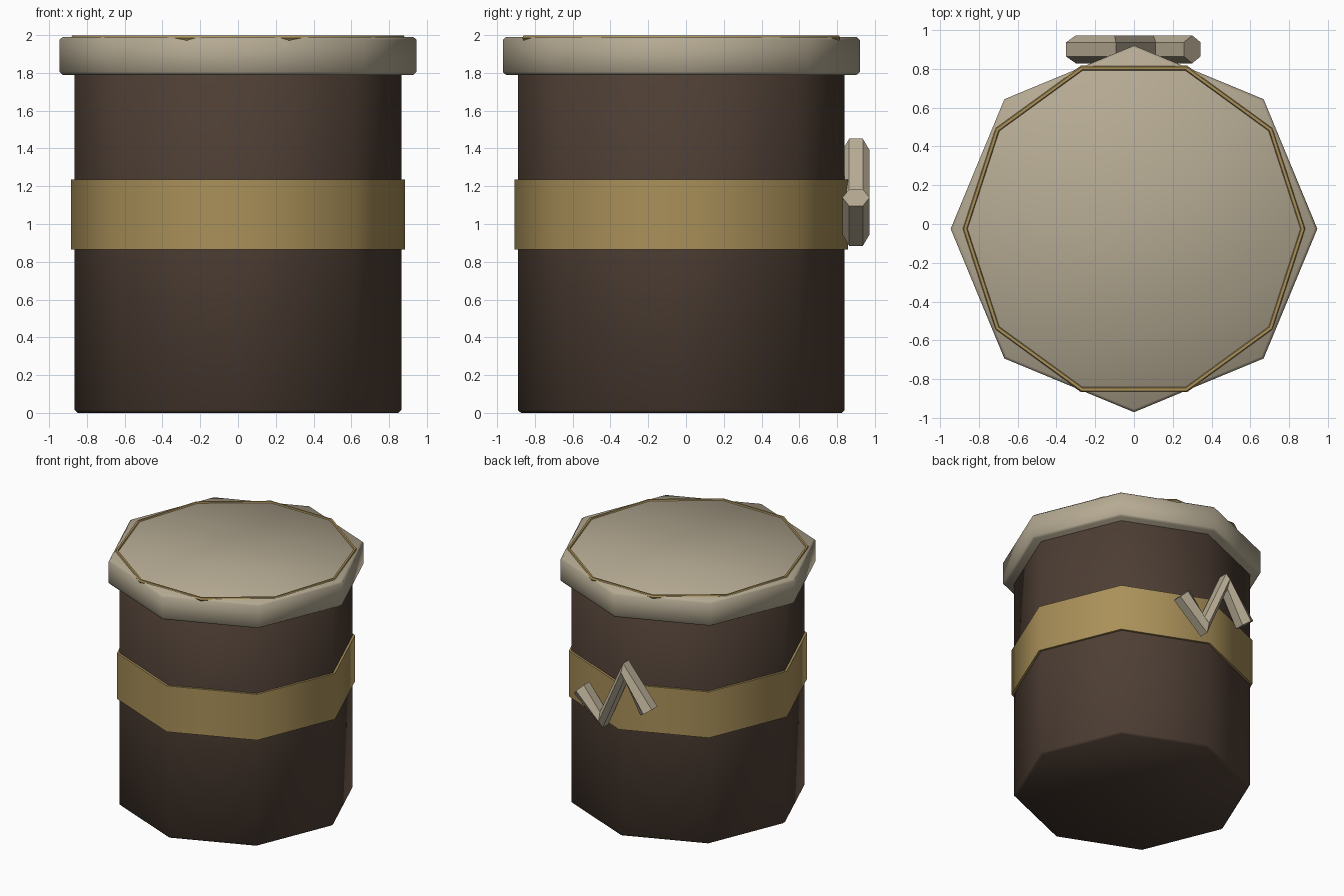
import bpy
from math import radians

if "Cube" in bpy.data.objects:
    bpy.data.objects.remove(bpy.data.objects["Cube"])

CY = -0.025  # axis of the jar; the back emblem offsets it from the origin


def material(name, rgb):
    m = bpy.data.materials.new(name)
    m.diffuse_color = (*rgb, 1)
    m.use_nodes = True
    m.node_tree.nodes["Principled BSDF"].inputs["Base Color"].default_value = m.diffuse_color
    return m


brown = material("dark_brown", (0.075, 0.048, 0.034))
gold = material("gold", (0.40, 0.28, 0.10))
stone = material("stone", (0.46, 0.40, 0.29))


def finish(ob, name, mat, angle=50):
    ob.name = name
    ob.data.materials.append(mat)
    bpy.ops.object.shade_smooth_by_angle(angle=radians(angle))


def octagon(name, radius, z0, z1, mat, bevel=0):
    bpy.ops.mesh.primitive_cylinder_add(vertices=8, radius=radius, depth=z1 - z0,
                                        location=(0, CY, (z0 + z1) / 2))
    ob = bpy.context.object
    if bevel:
        mod = ob.modifiers.new("rim_bevel", 'BEVEL')
        mod.width = bevel
        mod.segments = 1
        mod.limit_method = 'ANGLE'
        mod.angle_limit = radians(60)
        bpy.ops.object.modifier_apply(modifier=mod.name)
    finish(ob, name, mat)


# Body, band and lid
octagon("body", 0.865, 0, 1.9, brown, 0.015)
octagon("band", 0.883, 0.865, 1.235, gold)
octagon("lid", 0.945, 1.79, 1.99, stone, 0.015)

# Ten-sided trim ring on the lid
bpy.ops.mesh.primitive_torus_add(major_segments=10, minor_segments=6,
                                 major_radius=0.87, minor_radius=0.015,
                                 location=(0, CY, 1.985))
finish(bpy.context.object, "lid_trim", gold)

# Zigzag emblem on the back
cu = bpy.data.curves.new("zigzag_emblem", 'CURVE')
cu.dimensions = '3D'
cu.bevel_depth = 0.072
cu.bevel_resolution = 1
cu.use_fill_caps = True
sp = cu.splines.new('POLY')
path = [(0.30, 1.14), (0.10, 0.945), (-0.10, 1.39), (-0.30, 1.11)]
sp.points.add(len(path) - 1)
for p, (x, z) in zip(sp.points, path):
    p.co = (x, 0.90, z, 1)
ob = bpy.data.objects.new("zigzag_emblem", cu)
bpy.context.collection.objects.link(ob)
bpy.ops.object.select_all(action='DESELECT')
bpy.context.view_layer.objects.active = ob
ob.select_set(True)
bpy.ops.object.convert(target='MESH')
finish(bpy.context.object, "zigzag_emblem", stone, 40)
